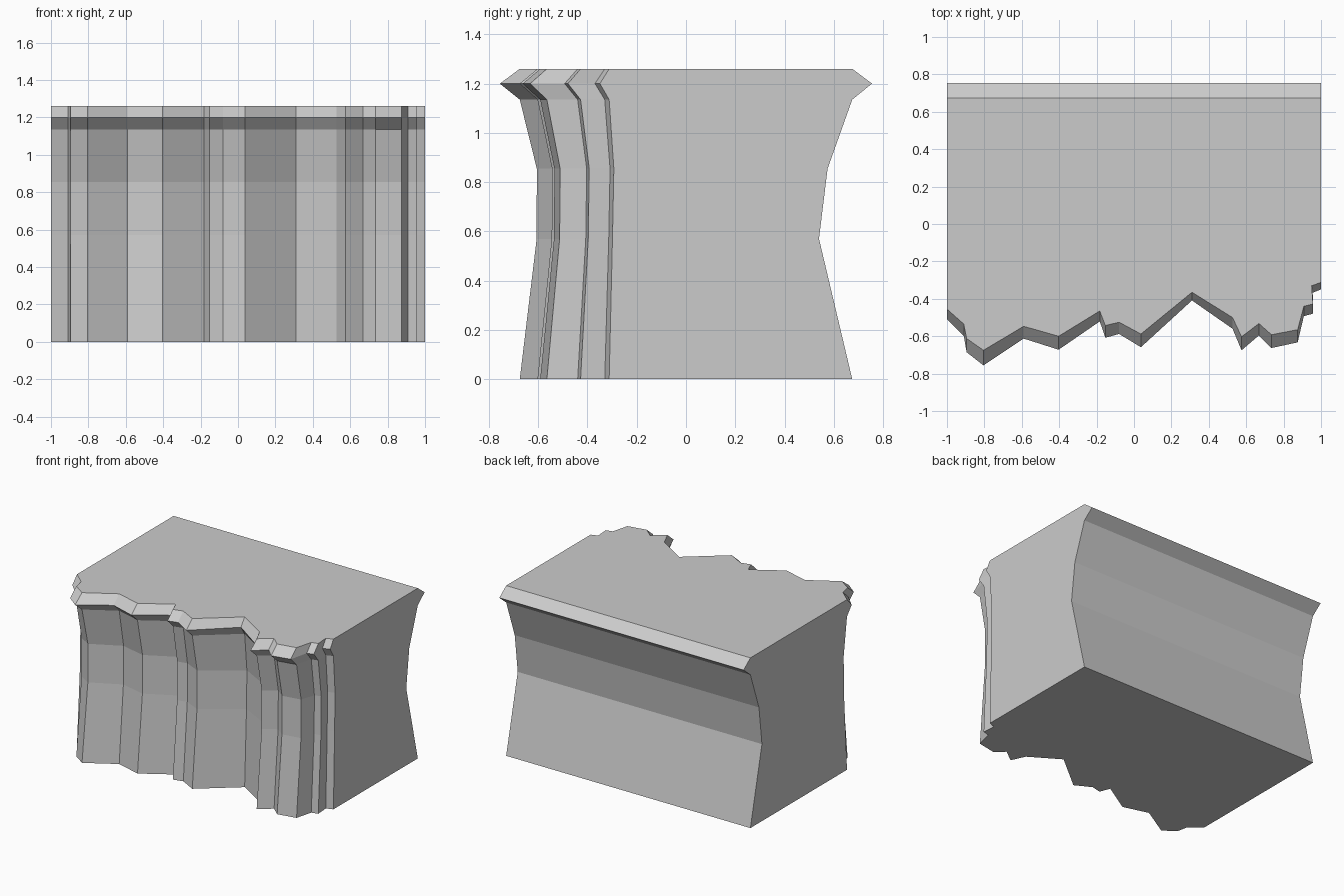
import bpy
import bmesh

cube = bpy.data.objects.get("Cube")
if cube:
    bpy.data.objects.remove(cube, do_unlink=True)

# One stone colour
stone = bpy.data.materials.new("grey_stone")
stone.use_nodes = True
colour = (0.6, 0.6, 0.6, 1)
stone.diffuse_color = colour
stone.node_tree.nodes["Principled BSDF"].inputs["Base Color"].default_value = colour

# Ragged front edge, from the right end to the left end
front_edge = [
    (-1, -.455), (-.91, -.535), (-.895, -.612), (-.805, -.675), (-.59, -.547),
    (-.403, -.60), (-.183, -.465), (-.153, -.543), (-.08, -.525), (.037, -.588),
    (.31, -.365), (.527, -.50), (.575, -.603), (.668, -.532), (.735, -.592),
    (.875, -.565), (.908, -.44), (.957, -.428), (.95, -.33), (1, -.312)]

# Side profile: height, depth scale, depth shift, back edge
levels = [
    (0, 1, 0, .675), (.57, .848, -.034, .54), (.855, .862, -.024, .575),
    (1.135, 1, 0, .675), (1.2, 1.12, 0, .755), (1.26, 1, 0, .675)]

bm = bmesh.new()
rings = []
for z, scale, shift, back in levels:
    outline = [(x, y * scale + shift) for x, y in front_edge]
    outline += [(1, back), (-1, back)]
    rings.append([bm.verts.new((x, y, z)) for x, y in outline])

# Front and back walls, with flat ends
count = len(rings[0])
last = len(front_edge) - 1
for low, high in zip(rings, rings[1:]):
    for i in list(range(last)) + [last + 1]:
        bm.faces.new((low[i], low[i + 1], high[i + 1], high[i]))
for front, rear in ((0, count - 1), (last, last + 1)):
    bm.faces.new([r[front] for r in rings] + [r[rear] for r in reversed(rings)])

# Base and top
bm.faces.new(rings[0])
bm.faces.new(rings[-1])
bmesh.ops.recalc_face_normals(bm, faces=bm.faces)

mesh = bpy.data.meshes.new("rock_ledge")
bm.to_mesh(mesh)
bm.free()
mesh.materials.append(stone)
ledge = bpy.data.objects.new("rock_ledge", mesh)
bpy.context.collection.objects.link(ledge)
